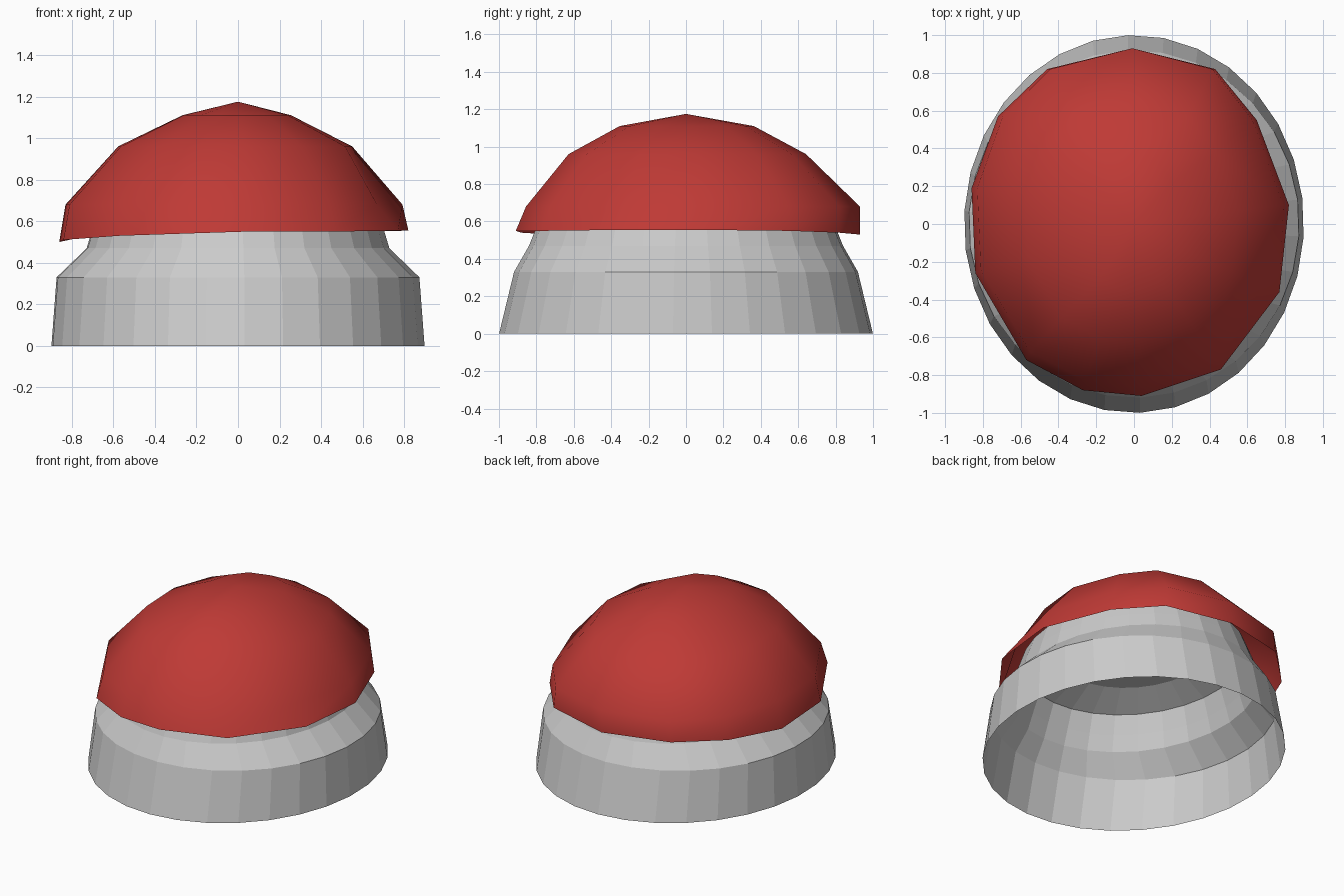
import bpy, bmesh
from math import cos, sin, pi, radians

if "Cube" in bpy.data.objects:
    bpy.data.objects.remove(bpy.data.objects["Cube"])


def loft(name, rings, apex=None, cap=False, smooth=False):
    """Skin a stack of equal-length rings, closing the top with a point or a flat cap."""
    bm = bmesh.new()
    loops = [[bm.verts.new(p) for p in ring] for ring in rings]
    n = len(loops[0])
    for a, b in zip(loops, loops[1:]):
        for i in range(n):
            j = (i + 1) % n
            bm.faces.new((a[i], a[j], b[j], b[i]))
    if apex:
        tip = bm.verts.new(apex)
        for i in range(n):
            bm.faces.new((loops[-1][i], loops[-1][(i + 1) % n], tip))
    if cap:
        bm.faces.new(loops[-1])
    for f in bm.faces:
        f.smooth = smooth
    mesh = bpy.data.meshes.new(name)
    bm.to_mesh(mesh)
    bm.free()
    obj = bpy.data.objects.new(name, mesh)
    bpy.context.collection.objects.link(obj)
    return obj


def ellipse(rx, ry, z, n=30):
    return [(rx * cos(2 * pi * i / n + radians(8)),
             ry * sin(2 * pi * i / n + radians(8)), z) for i in range(n)]


# Base: faceted oval collar, open below, with a neck rounding over under the dome
profile = [(0.90, 1.00, 0.0), (0.875, 0.92, 0.33), (0.73, 0.84, 0.47),
           (0.70, 0.80, 0.57), (0.66, 0.75, 0.69), (0.48, 0.54, 0.77)]
loft("base_collar", [ellipse(*p) for p in profile], cap=True)

# Dome: irregular low-poly shell with an uneven open rim and a dent at front right
rim = [(0.82, 0.10, 0.555), (0.65, 0.55, 0.55), (0.43, 0.82, 0.54), (-0.01, 0.93, 0.53),
       (-0.46, 0.82, 0.54), (-0.72, 0.57, 0.53), (-0.86, 0.19, 0.50), (-0.84, -0.26, 0.51),
       (-0.57, -0.72, 0.53), (-0.27, -0.88, 0.54), (0.04, -0.91, 0.55), (0.46, -0.77, 0.55),
       (0.77, -0.36, 0.555)]


def dome_ring(sx, back, front, z, dent=1.0):
    ring = [[x * sx, y * (back if y > 0 else front), z] for x, y, _ in rim]
    ring[12][0] *= dent
    return ring


dome = loft("dome", [rim, dome_ring(0.965, 1.0, 0.94, 0.68, 0.9),
                     dome_ring(0.67, 0.69, 0.69, 0.96),
                     dome_ring(0.31, 0.39, 0.39, 1.11)],
            apex=(0, 0, 1.175), smooth=True)
red = bpy.data.materials.new("red")
red.diffuse_color = (0.52, 0.042, 0.036, 1)
red.use_nodes = True
red.node_tree.nodes["Principled BSDF"].inputs["Base Color"].default_value = red.diffuse_color
dome.data.materials.append(red)
